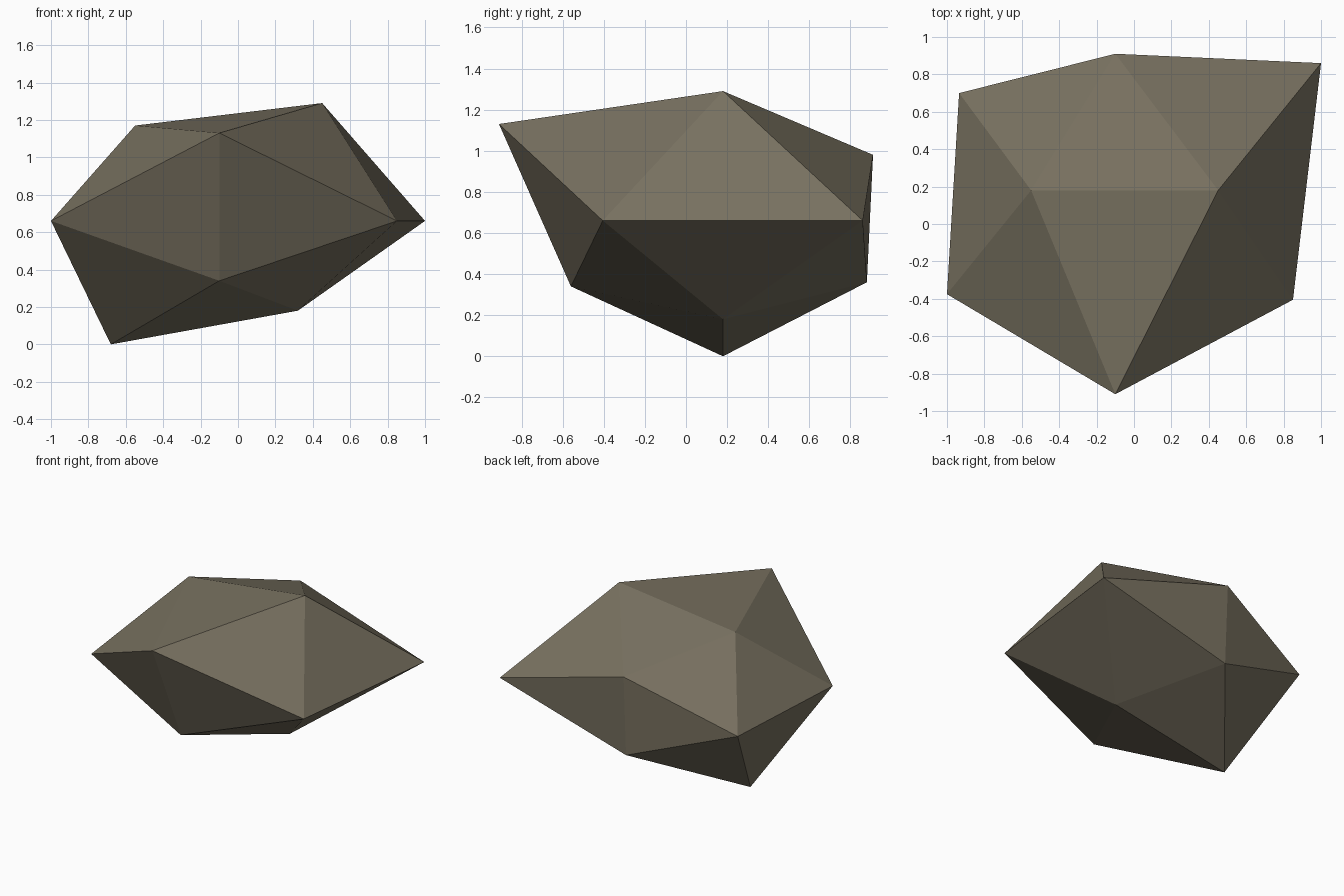
import bpy, bmesh

if "Cube" in bpy.data.objects:
    bpy.data.objects.remove(bpy.data.objects["Cube"])

# Corners of the rough twenty-sided boulder, keyed by position
corners = {
    "top_l": (-0.55, 0.18, 1.17), "top_r": (0.45, 0.18, 1.29),
    "bot_l": (-0.68, 0.18, 0.0), "bot_r": (0.32, 0.18, 0.18),
    "front_t": (-0.10, -0.91, 1.13), "front_b": (-0.10, -0.56, 0.34),
    "back_t": (-0.10, 0.91, 0.98), "back_b": (-0.10, 0.88, 0.36),
    "left_f": (-1.0, -0.375, 0.66), "left_k": (-0.935, 0.70, 0.66),
    "right_f": (0.85, -0.405, 0.66), "right_k": (1.0, 0.86, 0.66),
}

bm = bmesh.new()
v = {name: bm.verts.new(co) for name, co in corners.items()}


def face(*names):
    bm.faces.new([v[n] for n in names])


# Facets along the six ridges
for h in ("top", "bot"):
    for s in ("front", "back"):
        face(h + "_l", h + "_r", s + "_" + h[0])
for s in ("front", "back"):
    for side in ("left", "right"):
        face(s + "_t", s + "_b", side + "_" + ("f" if s == "front" else "k"))
for side in ("left", "right"):
    for h in ("top", "bot"):
        face(side + "_f", side + "_k", h + "_" + side[0])

# Facets at the eight corners between the ridges
for h in ("top", "bot"):
    for s, k in (("front", "f"), ("back", "k")):
        for side in ("left", "right"):
            face(h + "_" + side[0], s + "_" + h[0], side + "_" + k)

bmesh.ops.recalc_face_normals(bm, faces=bm.faces)
mesh = bpy.data.meshes.new("boulder")
bm.to_mesh(mesh)
bm.free()

# Single stone colour
stone = bpy.data.materials.new("warm grey stone")
stone.diffuse_color = (0.188, 0.165, 0.117, 1)
stone.use_nodes = True
stone.node_tree.nodes["Principled BSDF"].inputs["Base Color"].default_value = stone.diffuse_color
mesh.materials.append(stone)
boulder = bpy.data.objects.new("boulder", mesh)
bpy.context.collection.objects.link(boulder)
